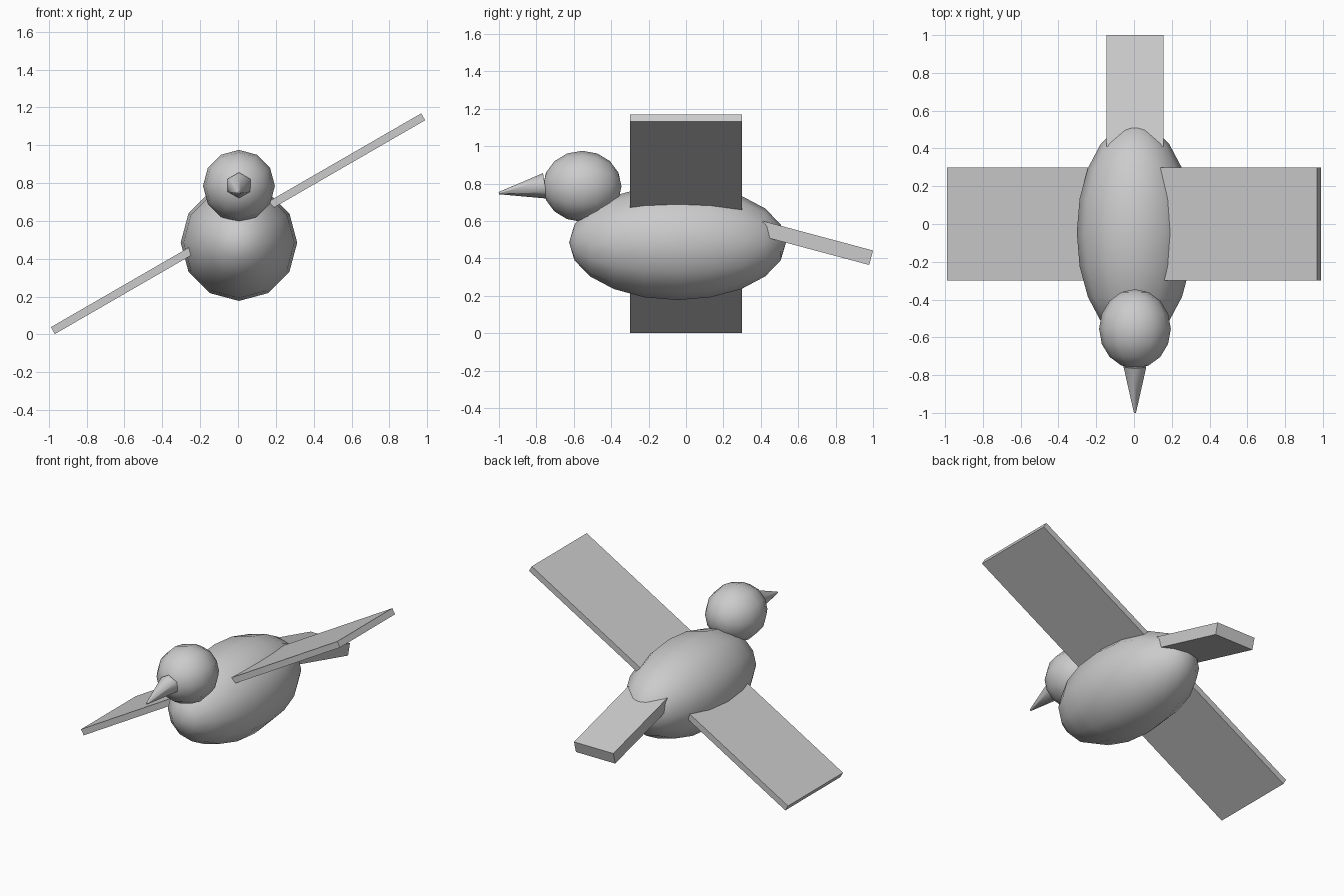
import bpy
from math import radians

cube = bpy.data.objects.get("Cube")
if cube:
    bpy.data.objects.remove(cube, do_unlink=True)

GREY = (0.6, 0.6, 0.6, 1)
grey = bpy.data.materials.new("light_grey")
grey.use_nodes = True
grey.diffuse_color = GREY
grey.node_tree.nodes["Principled BSDF"].inputs["Base Color"].default_value = GREY


def finish(name, size, smooth):
    """Name, size, colour and shade the part just added."""
    part = bpy.context.object
    part.name = name
    part.scale = size
    part.data.materials.append(grey)
    bpy.ops.object.transform_apply(location=False, rotation=False, scale=True)
    if smooth:
        bpy.ops.object.shade_smooth_by_angle(angle=radians(65))
    return part


def ball(name, centre, radius, length, rings):
    """Faceted ellipsoid with its poles along y."""
    bpy.ops.mesh.primitive_uv_sphere_add(
        segments=12, ring_count=rings, radius=1,
        location=centre, rotation=(radians(90), 0, 0))
    return finish(name, (radius, radius, length), True)


def plank(name, centre, size, rotation):
    bpy.ops.mesh.primitive_cube_add(size=1, location=centre, rotation=rotation)
    return finish(name, size, False)


# Body and head
ball("body", (0.005, -0.045, 0.485), 0.308, 0.58, 10)
ball("head", (0.005, -0.555, 0.785), 0.19, 0.21, 8)

# Beak: six-sided cone drooping slightly towards its tip
bpy.ops.mesh.primitive_cone_add(
    vertices=6, radius1=0.069, radius2=0.006, depth=0.25,
    location=(0.005, -0.877, 0.768), rotation=(radians(99), 0, 0))
finish("beak", (1, 1, 1), True)

# One banked plank through the body forms both wings
plank("wings", (0, 0, 0.585), (2.26, 0.6, 0.042), (0, radians(-30), 0))

# Tail slopes down to the back
plank("tail", (0.005, 0.695, 0.482), (0.3, 0.61, 0.08), (radians(-15), 0, 0))
